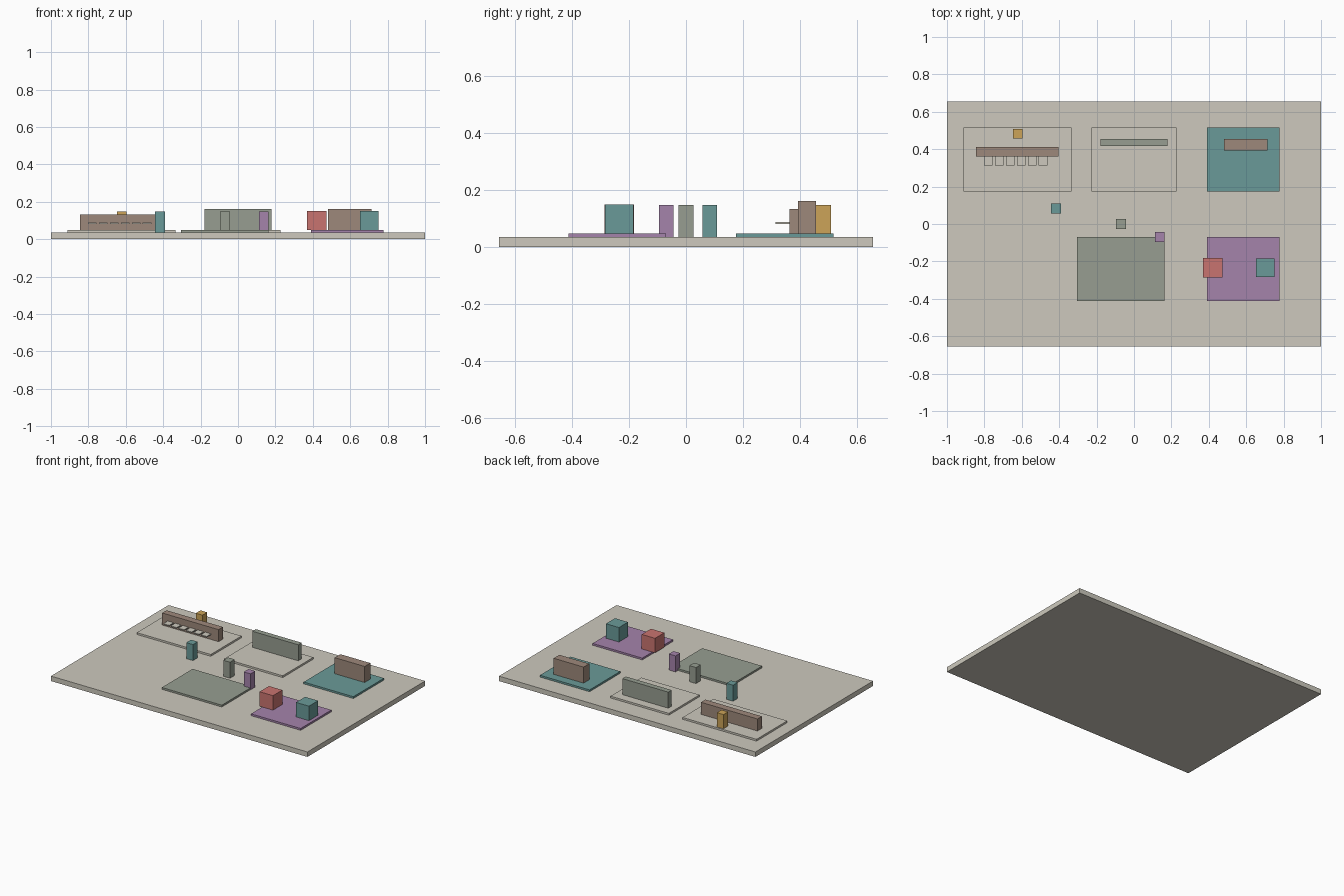
import bpy

if "Cube" in bpy.data.objects:
    bpy.data.objects.remove(bpy.data.objects["Cube"])


def srgb(r, g, b):
    """Convert 0-255 sRGB to linear RGBA."""
    lin = [c / 12.92 if c <= 0.04045 else ((c + 0.055) / 1.055) ** 2.4
           for c in (r / 255, g / 255, b / 255)]
    return (*lin, 1.0)


MATS = {}
for name, rgb in {
    "stone": (205, 201, 189),
    "brown": (158, 137, 123),
    "ochre": (204, 164, 88),
    "teal": (106, 154, 152),
    "sage": (151, 158, 145),
    "mauve": (165, 131, 171),
    "coral": (201, 116, 112),
}.items():
    MATS[name] = bpy.data.materials.new(name)
    MATS[name].diffuse_color = srgb(*rgb)


def box(name, mat, x, y, z):
    """Box spanning the (low, high) ranges x, y and z."""
    bpy.ops.mesh.primitive_cube_add(size=1)
    ob = bpy.context.object
    ob.name = name
    for v in ob.data.vertices:
        for i, (lo, hi) in enumerate((x, y, z)):
            v.co[i] = hi if v.co[i] > 0 else lo
    ob.data.materials.append(MATS[mat])
    return ob


def block(name, mat, cx, cy, w, z):
    """Square block centred on (cx, cy)."""
    return box(name, mat, (cx - w / 2, cx + w / 2), (cy - w / 2, cy + w / 2), z)


GROUND, PAD = 0.035, 0.048

# Floor slab
box("floor_slab", "stone", (-1, 1), (-0.655, 0.655), (0, GROUND))

# Zone pads, back row and front row
BACK, FRONT = (0.175, 0.517), (-0.412, -0.07)
for name, mat, x, y in (
    ("pad_back_left", "stone", (-0.912, -0.335), BACK),
    ("pad_back_middle", "stone", (-0.228, 0.226), BACK),
    ("pad_back_right", "teal", (0.39, 0.777), BACK),
    ("pad_front_middle", "sage", (-0.305, 0.162), FRONT),
    ("pad_front_right", "mauve", (0.39, 0.777), FRONT),
):
    box(name, mat, x, y, (GROUND, PAD))

# Counters and wall panels
box("long_counter", "brown", (-0.845, -0.405), (0.362, 0.411), (PAD, 0.133))
box("wall_panel", "sage", (-0.18, 0.178), (0.417, 0.455), (PAD, 0.161))
box("short_counter", "brown", (0.48, 0.713), (0.392, 0.455), (PAD, 0.161))

# Row of small shelves on the front of the long counter
for i in range(6):
    x = -0.802 + i * 0.0585
    box(f"shelf_{i + 1}", "stone", (x, x + 0.046), (0.313, 0.362), (0.081, 0.088))

# Standing posts
for name, mat, cx, cy, z0 in (
    ("post_back", "ochre", -0.622, 0.482, PAD),
    ("post_left", "teal", -0.417, 0.083, GROUND),
    ("post_middle", "sage", -0.07, 0.0, GROUND),
    ("post_right", "mauve", 0.138, -0.069, GROUND),
):
    block(name, mat, cx, cy, 0.052, (z0, 0.148))

# Large blocks on the front right pad
block("block_left", "coral", 0.421, -0.234, 0.104, (PAD, 0.15))
block("block_right", "teal", 0.702, -0.234, 0.101, (PAD, 0.15))

for m in bpy.data.materials:
    if m.users and not m.is_grease_pencil:
        m.use_nodes = True
        m.node_tree.nodes["Principled BSDF"].inputs["Base Color"].default_value = m.diffuse_color
